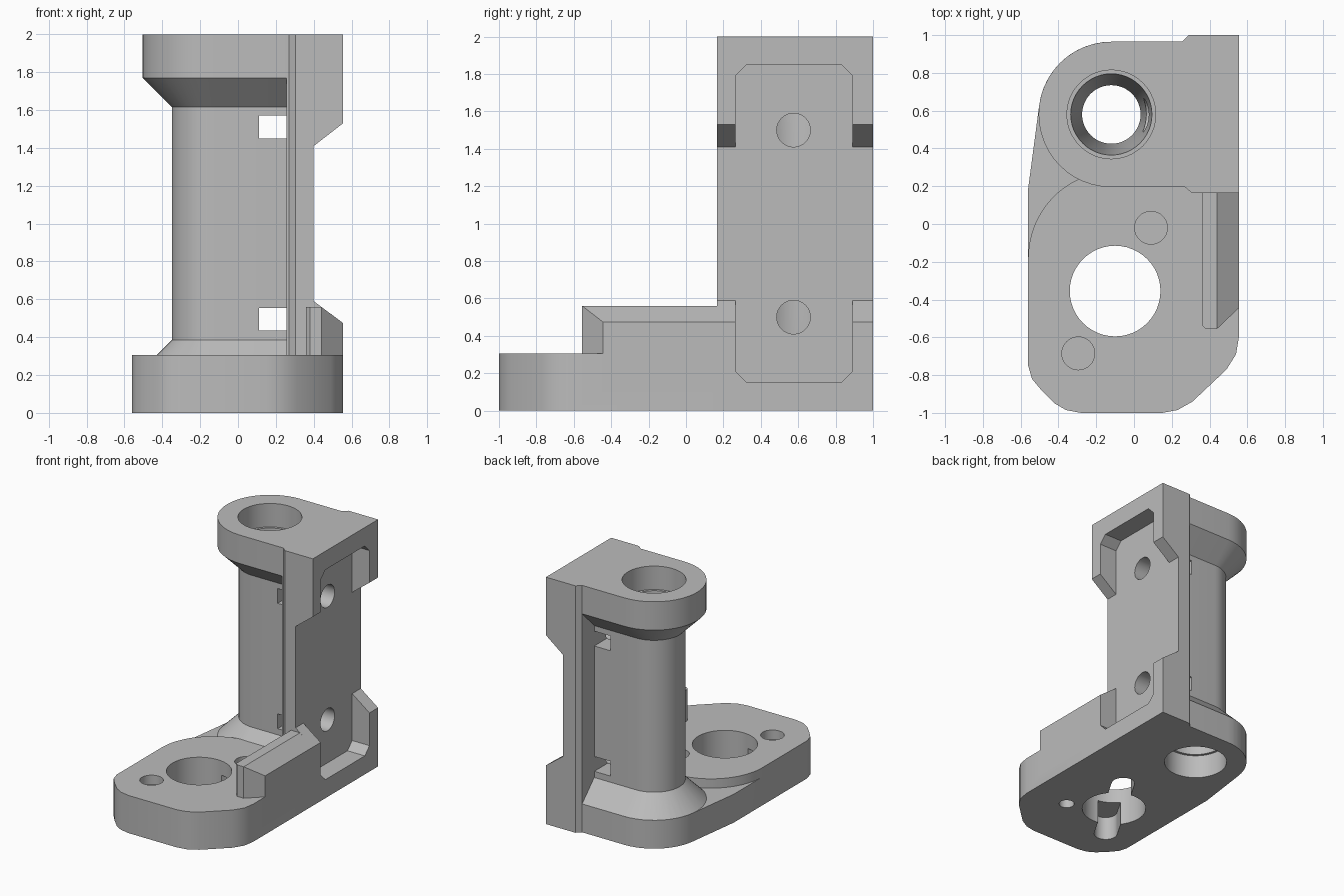
import bpy, bmesh
from math import cos, sin, radians

cube = bpy.data.objects.get("Cube")
if cube:
    bpy.data.objects.remove(cube, do_unlink=True)

grey = bpy.data.materials.new("plain_grey")
grey.use_nodes = True
GREY = (0.5, 0.5, 0.5, 1)
grey.diffuse_color = GREY
grey.node_tree.nodes["Principled BSDF"].inputs["Base Color"].default_value = GREY

# How a section point (a, b) at height h maps to space for each axis
PLACE = {"x": lambda a, b, h: (h, a, b),
         "y": lambda a, b, h: (a, h, b),
         "z": lambda a, b, h: (a, b, h)}


def loft(name, sections, axis="z"):
    """Closed solid through (points, height) sections with equal counts."""
    bm = bmesh.new()
    rings = [[bm.verts.new(PLACE[axis](a, b, h)) for a, b in pts] for pts, h in sections]
    bm.faces.new(rings[0])
    bm.faces.new(rings[-1])
    for low, high in zip(rings, rings[1:]):
        for i in range(len(low)):
            j = (i + 1) % len(low)
            bm.faces.new((low[i], low[j], high[j], high[i]))
    bmesh.ops.recalc_face_normals(bm, faces=bm.faces)
    mesh = bpy.data.meshes.new(name)
    bm.to_mesh(mesh)
    bm.free()
    mesh.materials.append(grey)
    obj = bpy.data.objects.new(name, mesh)
    bpy.context.collection.objects.link(obj)
    return obj


def prism(name, pts, lo, hi, axis="z"):
    return loft(name, [(pts, lo), (pts, hi)], axis)


def arc(cx, cy, r, start, end, steps=24):
    return [(cx + r * cos(radians(start + (end - start) * i / steps)),
             cy + r * sin(radians(start + (end - start) * i / steps)))
            for i in range(steps + 1)]


def circle(cx, cy, r, steps=48):
    return arc(cx, cy, r, 0, 360, steps)[:-1]


def rect(a0, a1, b0, b1):
    return [(a0, b0), (a1, b0), (a1, b1), (a0, b1)]


def combine(target, tool, operation):
    mod = target.modifiers.new(operation, "BOOLEAN")
    mod.operation = operation
    mod.solver = "EXACT"
    mod.object = tool
    bpy.context.view_layer.objects.active = target
    bpy.ops.object.modifier_apply(modifier=mod.name)
    bpy.data.objects.remove(tool, do_unlink=True)


CX, CY = -0.12, 0.58          # column axis
HX, HY = -0.10, -0.355        # large base hole


# Column with flared ends, running straight into the mounting slab
def stadium(r):
    return arc(CX, CY, r, 90, 270) + [(0.27, CY - r), (0.27, CY + r)]


body = loft("bracket_body", [(stadium(r), z) for r, z in (
    (0.385, 0), (0.385, 0.23), (0.23, 0.385),
    (0.23, 1.615), (0.385, 1.77), (0.385, 2))])

# Base: low rear part and thicker front plate
front_edge = [(-0.56, -0.75), (-0.54, -0.82), (-0.49, -0.88), (-0.42, -0.95),
              (-0.36, -0.985), (-0.28, -1), (0.15, -1), (0.23, -0.985),
              (0.31, -0.94), (0.49, -0.77), (0.54, -0.69), (0.555, -0.6)]
low_base = prism("low_base", front_edge + [(0.555, 0.9), (0.26, 0.9)]
                 + arc(CX, CY, 0.385, 90, 173, 12) + [(-0.56, 0.19)], 0, 0.23)
front_plate = prism("front_plate", front_edge + [(0.555, 0.28)]
                    + arc(-0.1, -0.18, 0.46, 90, 180), 0, 0.305)

# Mounting slab with stepped outer face and bevelled inner edges
slab = prism("mounting_slab", [(0.255, 0), (0.555, 0), (0.555, 0.475), (0.4, 0.59),
                               (0.4, 1.41), (0.555, 1.53), (0.555, 2), (0.255, 2)],
             0.165, 1, "y")
for pts in ([(0.2, 0.2), (0.27, 0.195), (0.305, 0.165), (0.305, 0.1), (0.2, 0.1)],
            [(0.2, 0.965), (0.255, 0.965), (0.29, 1), (0.29, 1.1), (0.2, 1.1)]):
    combine(slab, prism("slab_bevel", pts, -0.1, 2.1), "DIFFERENCE")

# Side rail on the front plate, with sloped top and angled nose
rail = prism("side_rail", [(0.36, 0.1), (0.555, 0.1), (0.555, 0.475), (0.44, 0.56),
                           (0.36, 0.56)], -0.555, 0.3, "y")
for pts in ([(0.44, -0.555), (0.555, -0.445), (0.7, -0.445), (0.7, -0.7), (0.44, -0.7)],
            [(0.3, -0.535), (0.36, -0.535), (0.38, -0.555), (0.38, -0.7), (0.3, -0.7)]):
    combine(rail, prism("rail_bevel", pts, 0, 1), "DIFFERENCE")

for part in (low_base, front_plate, slab, rail):
    combine(body, part, "UNION")

# Stepped, waisted bore through the column
cutters = [loft("column_bore", [(circle(CX, CY, r), z) for r, z in (
    (0.235, -0.1), (0.235, 0.19), (0.215, 0.19), (0.155, 1),
    (0.215, 1.81), (0.235, 1.81), (0.235, 2.1))])]

# Base holes, blind pin holes, and the diagonal slot underneath
cutters.append(prism("large_hole", circle(HX, HY, 0.24), -0.1, 0.5))
cutters.append(prism("underside_hole", circle(0.22, -0.53, 0.057), -0.1, 0.1))
PINS = ((0.09, -0.02), (-0.295, -0.685))
for x, y in PINS:
    cutters.append(prism("pin_hole", circle(x, y, 0.087, 32), 0.23, 0.5))
cutters.append(prism("underside_slot", arc(*PINS[0], 0.087, -30, 150, 16)
                     + arc(*PINS[1], 0.087, 150, 330, 16), -0.1, 0.19))

# Outer pocket with clipped corners
y0, y1, z0, z1, c = 0.265, 0.89, 0.15, 1.85, 0.06
cutters.append(prism("outer_pocket", [
    (y0 + c, z0), (y1 - c, z0), (y1, z0 + c), (y1, z1 - c),
    (y1 - c, z1), (y0 + c, z1), (y0, z1 - c), (y0, z0 + c)], 0.4, 0.7, "x"))

# Fastener windows and screw holes
for lo, hi, z in ((0.435, 0.555, 0.5), (1.45, 1.57, 1.5)):
    cutters.append(prism("fastener_window", rect(0.11, 0.255, lo, hi), 0.25, 0.9, "y"))
    cutters.append(prism("screw_hole", circle(0.575, z, 0.09, 32), -0.1, 0.7, "x"))

for cutter in cutters:
    combine(body, cutter, "DIFFERENCE")

# Smooth curved walls, keep hard edges
bpy.ops.object.select_all(action="DESELECT")
body.select_set(True)
bpy.context.view_layer.objects.active = body
bpy.ops.object.shade_smooth_by_angle(angle=radians(25))
